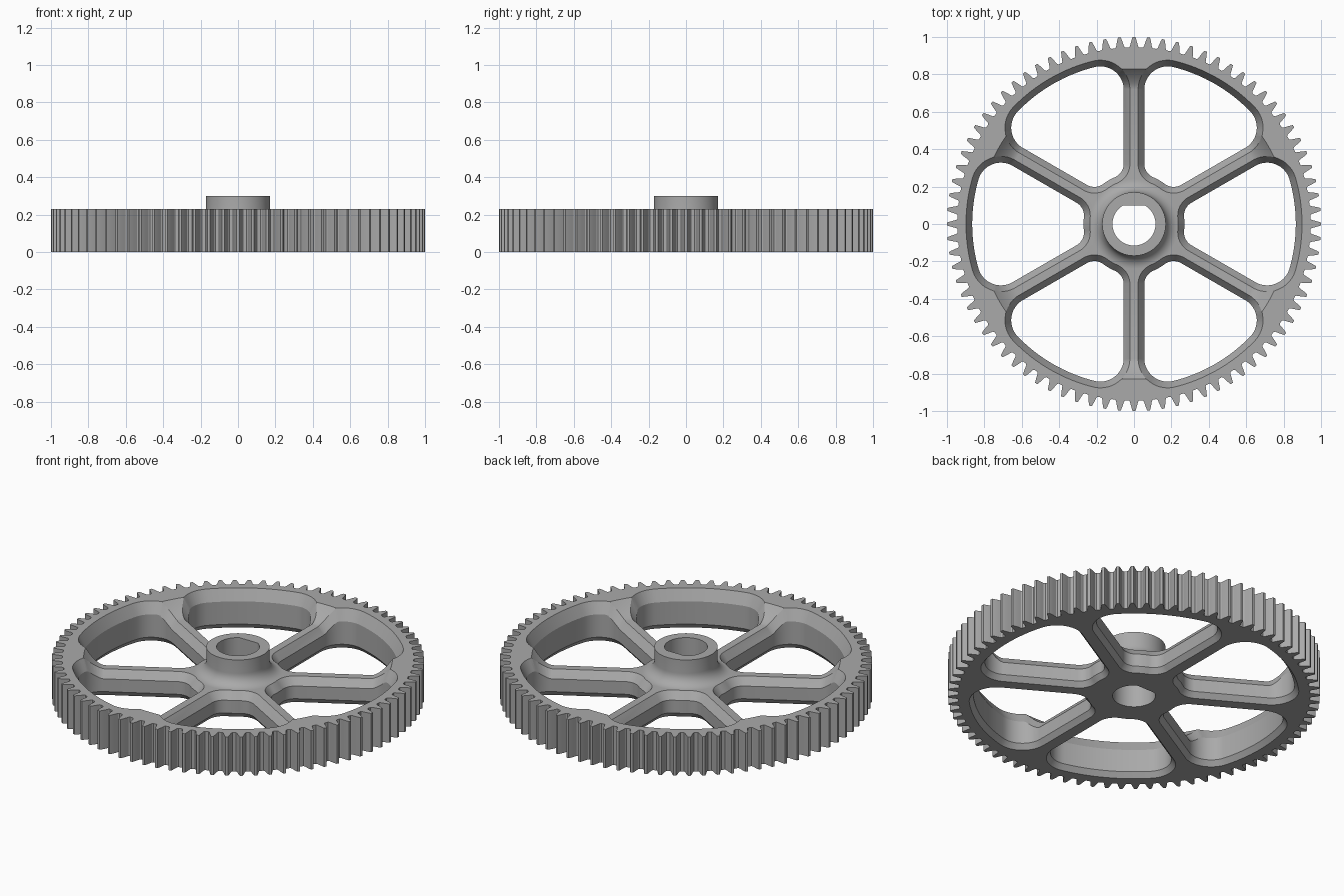
import bpy, bmesh, math
from math import sin, cos, pi, tau, asin, sqrt, atan2

cube = bpy.data.objects.get("Cube")
if cube:
    bpy.data.objects.remove(cube, do_unlink=True)

TEETH = 80
RIM_Z, WEB_Z, HUB_Z = 0.23, 0.15, 0.30
HUB_R, HUB_FILLET = 0.17, 0.07
RAMP_IN, RAMP_OUT = 0.72, 0.83
BORE_R, BORE_FLAT = 0.115, 0.098

# One tooth: fraction of the pitch and radius
TOOTH = [(0.0, 0.944), (0.13, 0.944), (0.21, 0.95), (0.28, 0.97), (0.36, 0.99),
         (0.41, 1.0), (0.59, 1.0), (0.64, 0.99), (0.72, 0.97), (0.79, 0.95), (0.87, 0.944)]
ANGLES = [(i + f - 0.5) * tau / TEETH + pi / 2 for i in range(TEETH) for f, r in TOOTH]


def gray_metal():
    mat = bpy.data.materials.new("gray metal")
    color = (0.4, 0.4, 0.4, 1)
    mat.diffuse_color = color
    mat.use_nodes = True
    mat.node_tree.nodes["Principled BSDF"].inputs["Base Color"].default_value = color
    return mat


def loft(name, groups, closed):
    """Skin each list of equal rings; cap the ends or join last to first."""
    bm = bmesh.new()
    for rings in groups:
        vs = [[bm.verts.new(p) for p in ring] for ring in rings]
        n = len(vs[0])
        pairs = list(zip(vs, vs[1:])) + ([(vs[-1], vs[0])] if closed else [])
        for a, b in pairs:
            for i in range(n):
                j = (i + 1) % n
                bm.faces.new((a[i], a[j], b[j], b[i]))
        if not closed:
            bm.faces.new(vs[0])
            bm.faces.new(vs[-1])
    bmesh.ops.recalc_face_normals(bm, faces=bm.faces)
    mesh = bpy.data.meshes.new(name)
    bm.to_mesh(mesh)
    bm.free()
    obj = bpy.data.objects.new(name, mesh)
    bpy.context.collection.objects.link(obj)
    return obj


def ramp(r):
    """0 on the web, 1 on the rim, with a hollow curve between."""
    t = min(max((r - RAMP_IN) / (RAMP_OUT - RAMP_IN), 0), 1)
    return t ** 1.6


def top_z(r):
    z = WEB_Z + (RIM_Z - WEB_Z) * ramp(r)
    t = max(HUB_R + HUB_FILLET - r, 0) / HUB_FILLET
    return z + HUB_FILLET * (1 - sqrt(max(1 - t * t, 0)))


def circle(r, z):
    return [(r * cos(a), r * sin(a), z) for a in ANGLES]


def bore(z):
    return [(x, min(y, BORE_FLAT), z) for x, y, _ in circle(BORE_R, z)]


def toothed(z):
    radii = [r for _, r in TOOTH] * TEETH
    return [(r * cos(a), r * sin(a), z) for a, r in zip(ANGLES, radii)]


# Gear body: bore, hub, dished web, rim and teeth in one closed skin
rings = [bore(0), bore(HUB_Z), circle(HUB_R, HUB_Z)]
for i in range(9):
    a = i / 8 * pi / 2
    rings.append(circle(HUB_R + HUB_FILLET * (1 - cos(a)), WEB_Z + HUB_FILLET * (1 - sin(a))))
for i in range(9):
    r = RAMP_IN + (RAMP_OUT - RAMP_IN) * i / 8
    rings.append(circle(r, top_z(r)))
rings += [toothed(RIM_Z), toothed(0)]
gear = loft("gear_wheel", [rings], True)
gear.data.materials.append(gray_metal())


def window(d):
    """Rounded window between two spokes, grown outward by d."""
    inner, outer, half_spoke = 0.27, 0.865, 0.055
    ux, uy = cos(pi / 6), sin(pi / 6)
    half = []

    def arc(cx, cy, r, a0, a1, steps):
        for i in range(steps):
            a = a0 + (a1 - a0) * (i + 0.5) / steps
            half.append((cx + r * cos(a), cy + r * sin(a)))

    def fillet(reach, r):
        off = half_spoke + r
        t = sqrt(reach * reach - off * off)
        return t * ux + off * uy, t * uy - off * ux

    big, small = 0.125, 0.08
    side = 2 * pi / 3
    cx, cy = fillet(outer - big, big)
    a = atan2(cy, cx)
    arc(0, 0, outer + d, 0, a, 14)
    arc(cx, cy, big + d, a, side, 16)
    cx, cy = fillet(inner + small, small)
    a = atan2(cy, cx)
    arc(cx, cy, small + d, side, a + pi, 12)
    arc(0, 0, inner - d, a, 0, 4)
    return half + [(x, -y) for x, y in reversed(half)]


# Six window cutters, chamfered along the top and bottom edges
def cutter_rings(turn):
    edge_r = [math.hypot(x, y) for x, y in window(0.033)]

    def level(d, height):
        pts = []
        for (x, y), r in zip(window(d), edge_r):
            pts.append((x * cos(turn) - y * sin(turn), x * sin(turn) + y * cos(turn), height(r)))
        return pts

    depth = lambda r: 0.045 + 0.02 * ramp(r)
    return [level(0.03, lambda r: -0.01),
            level(0.0, lambda r: 0.03),
            level(0.0, lambda r: top_z(r) - depth(r)),
            level(0.05, lambda r: top_z(r) + depth(r) / 2),
            level(0.05, lambda r: 0.5)]


cutter = loft("window_cutter", [cutter_rings(i * pi / 3) for i in range(6)], False)
cutter.hide_render = True

cut = gear.modifiers.new("windows", "BOOLEAN")
cut.operation = "DIFFERENCE"
cut.solver = "EXACT"
cut.object = cutter
bpy.context.view_layer.objects.active = gear
gear.select_set(True)
bpy.ops.object.modifier_apply(modifier=cut.name)
bpy.data.objects.remove(cutter, do_unlink=True)
bpy.ops.object.shade_smooth_by_angle(angle=math.radians(25))
